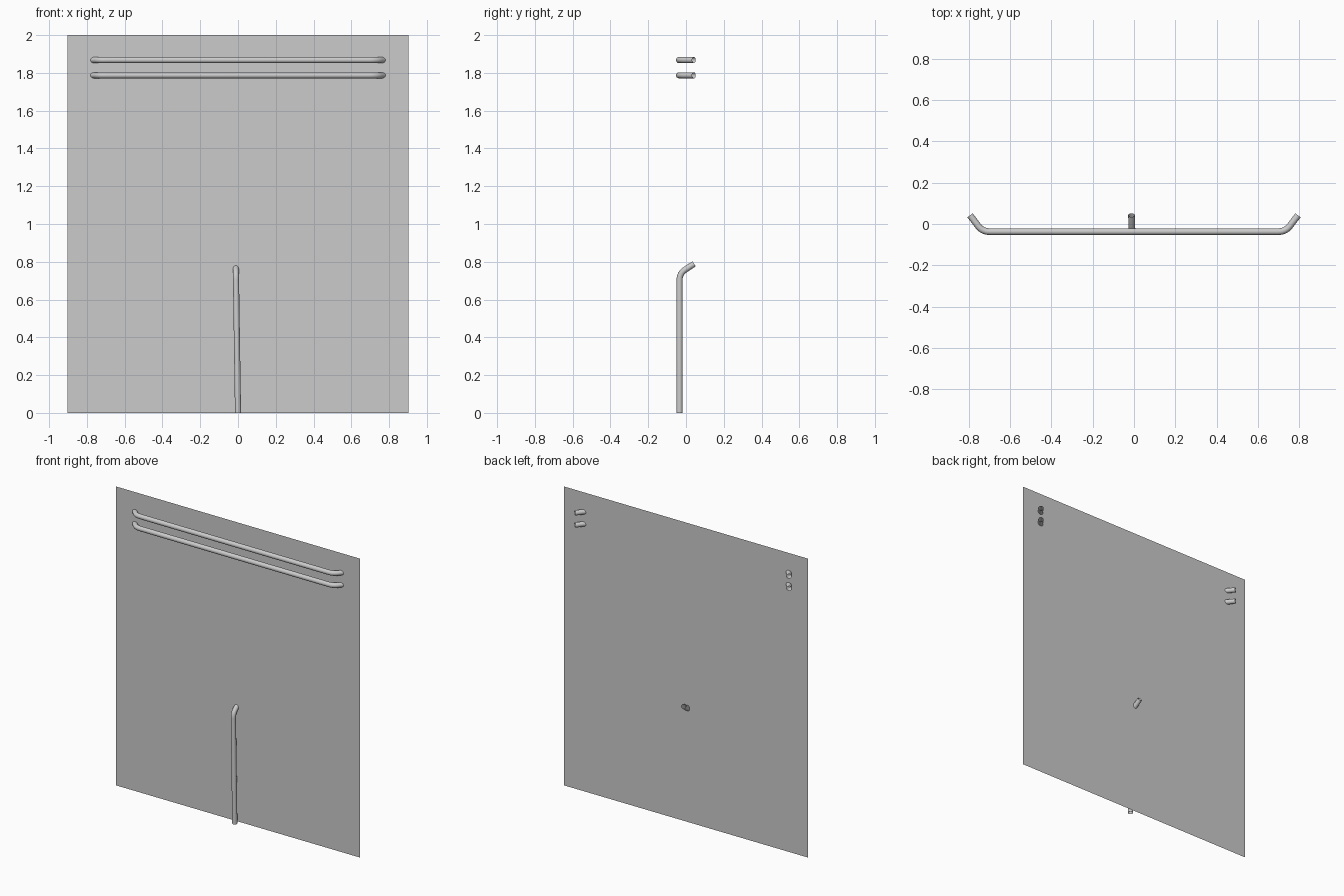
import bpy
from mathutils import Vector

if "Cube" in bpy.data.objects:
    bpy.data.objects.remove(bpy.data.objects["Cube"])


def fillet(a, corner, b, length, steps=6):
    """Rounded corner between two straight runs."""
    a, c, b = Vector(a), Vector(corner), Vector(b)
    p = c + (a - c).normalized() * length
    q = c + (b - c).normalized() * length
    ts = [i / steps for i in range(steps + 1)]
    return [p * (1 - t) ** 2 + c * 2 * t * (1 - t) + q * t * t for t in ts]


def pipe(name, points, radius=0.016):
    """Open-ended round tube along a path."""
    curve = bpy.data.curves.new(name, 'CURVE')
    curve.dimensions = '3D'
    curve.bevel_depth = radius
    curve.bevel_resolution = 6
    curve.use_fill_caps = False
    spline = curve.splines.new('POLY')
    spline.points.add(len(points) - 1)
    for sp, p in zip(spline.points, points):
        sp.co = (*p, 1)
    spline.use_smooth = True
    ob = bpy.data.objects.new(name, curve)
    bpy.context.collection.objects.link(ob)
    return ob


# Thin wall panel
mesh = bpy.data.meshes.new("wall_panel")
mesh.from_pydata([(-0.903, 0, 0), (0.903, 0, 0), (0.903, 0, 2), (-0.903, 0, 2)],
                 [], [(0, 1, 2, 3)])
bpy.context.collection.objects.link(bpy.data.objects.new("wall_panel", mesh))

# Two horizontal pipes whose ends bend back through the wall
for name, z in (("upper_pipe", 1.868), ("lower_pipe", 1.787)):
    y = -0.037
    end = Vector((0.793, 0.042, z))
    right = fillet((0, y, z), (0.733, y, z), end, 0.035) + [end]
    left = [Vector((-p.x, p.y, p.z)) for p in reversed(right)]
    pipe(name, left + right)

# Vertical pipe from the floor, bending back through the wall
base, corner, end = (0, -0.034, 0), (-0.011, -0.034, 0.739), (-0.012, 0.043, 0.789)
pipe("vertical_pipe", [Vector(base)] + fillet(base, corner, end, 0.035) + [Vector(end)])
